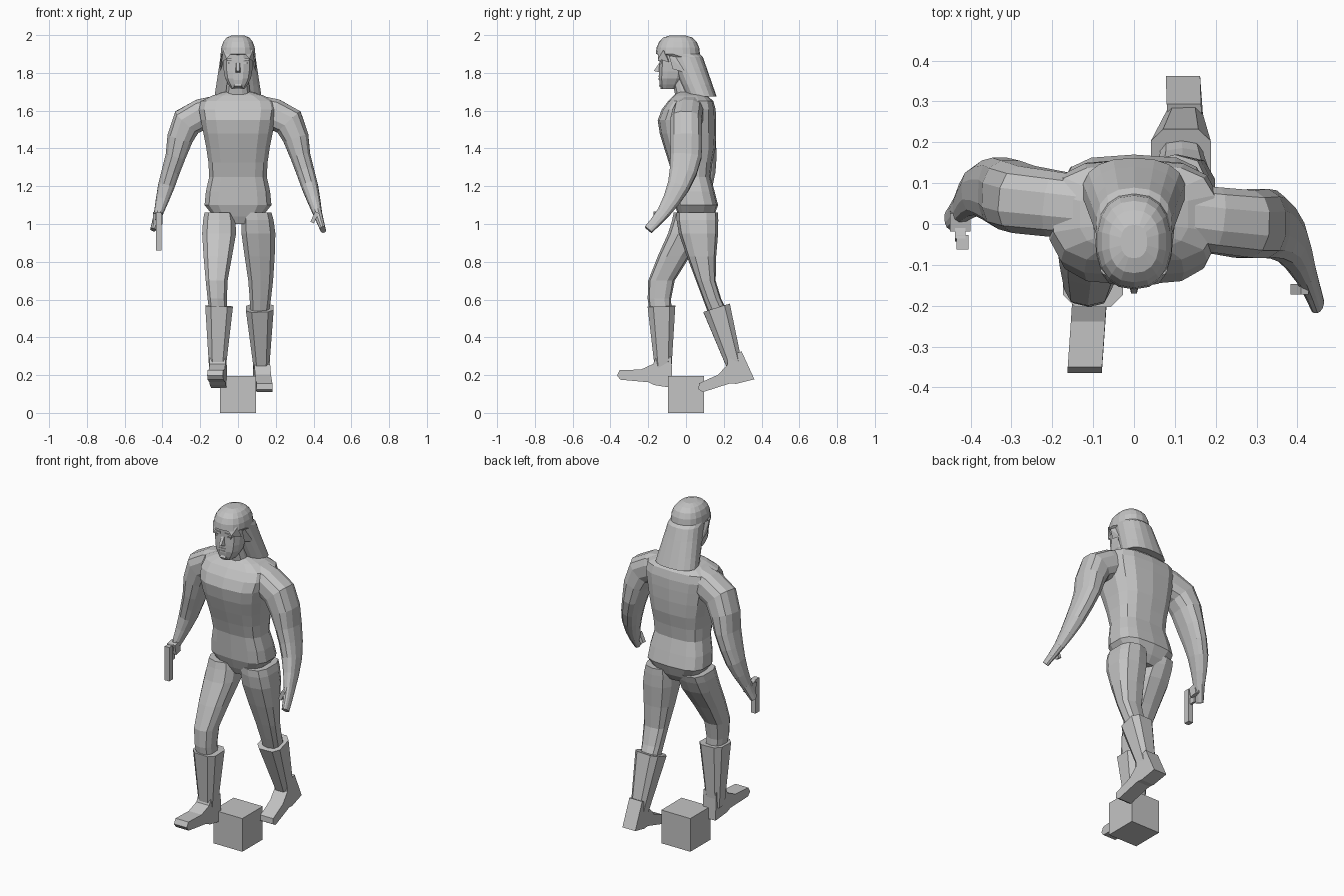
import bpy
import bmesh
from math import cos, sin, pi, radians, copysign
from mathutils import Vector, Matrix

cube = bpy.data.objects.get("Cube")
if cube:
    bpy.data.objects.remove(cube, do_unlink=True)

# One plain grey for the whole figure
grey = bpy.data.materials.new("plain_grey")
grey.use_nodes = True
colour = (.55, .55, .55, 1)
grey.diffuse_color = colour
grey.node_tree.nodes["Principled BSDF"].inputs["Base Color"].default_value = colour


def finish(name, bm):
    """Turn a bmesh into a named, flat-shaded object."""
    bmesh.ops.recalc_face_normals(bm, faces=bm.faces)
    mesh = bpy.data.meshes.new(name)
    bm.to_mesh(mesh)
    bm.free()
    mesh.materials.append(grey)
    part = bpy.data.objects.new(name, mesh)
    bpy.context.scene.collection.objects.link(part)


def bridge(bm, lower, upper):
    """Join two loops of vertices with a band of quads."""
    for index in range(len(lower)):
        bm.faces.new((lower[index - 1], lower[index], upper[index], upper[index - 1]))


def flow(keys, steps=2):
    """Add in-between rings along a smooth curve through the key rings."""
    keys = [Vector(key) for key in keys]
    rings = []
    for index in range(len(keys) - 1):
        start, end = keys[index], keys[index + 1]
        leave = (end - keys[max(index - 1, 0)]) / 2
        arrive = (keys[min(index + 2, len(keys) - 1)] - start) / 2
        for step in range(steps):
            t = step / steps
            ease = t * t * (3 - 2 * t)
            rings.append(start.lerp(end, ease) + leave * t * (1 - t) ** 2
                         - arrive * t * t * (1 - t))
    return rings + [keys[-1]]


def rounded(value, power):
    return copysign(abs(value) ** power, value)


def loft(name, rings, sides=12, power=.8, level=True):
    """Skin over rings of (x, y, z, half width, half depth).

    Level rings lie flat; otherwise each ring is square to the path.
    """
    bm = bmesh.new()
    centres = [Vector(ring[:3]) for ring in rings]
    loops = []
    for index, ring in enumerate(rings):
        across, depth = Vector((1, 0, 0)), Vector((0, 1, 0))
        if not level:
            before = centres[max(index - 1, 0)]
            after = centres[min(index + 1, len(rings) - 1)]
            along = (after - before).normalized()
            across = along.cross(depth).normalized()
            depth = across.cross(along)
        loop = []
        for step in range(sides):
            angle = 2 * pi * (step + .5) / sides
            offset = (across * ring[3] * rounded(cos(angle), power)
                      + depth * ring[4] * rounded(sin(angle), power))
            loop.append(bm.verts.new(centres[index] + offset))
        loops.append(loop)
    for lower, upper in zip(loops, loops[1:]):
        bridge(bm, lower, upper)
    bm.faces.new(loops[0])
    bm.faces.new(loops[-1])
    finish(name, bm)


def box(name, centre, size, turn=0, axis='X'):
    bm = bmesh.new()
    placing = Matrix.Translation(centre) @ Matrix.Rotation(turn, 4, axis)
    bmesh.ops.create_cube(bm, size=1, matrix=placing @ Matrix.Diagonal((*size, 1)))
    finish(name, bm)


def wedge(name, points):
    """Convex solid around a few points."""
    bm = bmesh.new()
    verts = [bm.verts.new(point) for point in points]
    bmesh.ops.convex_hull(bm, input=verts)
    finish(name, bm)


def mirrored(points):
    return points + [(-x, y, z) for x, y, z in points]


# Outline of a booted foot as (distance ahead of heel, height above sole)
foot_outline = [(0, 0), (.1, 0), (.13, .01), (.28, 0), (.3, .02), (.29, .05),
                (.18, .07), (.12, .11), (.11, .15), (.03, .16)]


def foot(name, heel, pitch, splay):
    """Extrude the foot outline, tip it about the heel and swing the toe out."""
    bm = bmesh.new()
    caps = []
    for half_width in (-.042, .042):
        cap = []
        for ahead, up in foot_outline:
            tipped = Matrix.Rotation(pitch, 3, 'X') @ Vector((0, -ahead, up))
            tipped.x = half_width + splay * ahead
            cap.append(bm.verts.new(tipped + Vector(heel)))
        bm.faces.new(cap)
        caps.append(cap)
    bridge(bm, *caps)
    finish(name, bm)


def boot(name, top, ankle):
    """Straight shaft, flared at the top."""
    wide, narrow = .077, .043
    rings = [(*top, wide, wide), (*ankle, narrow, narrow)]
    loft(name, rings, sides=8, power=.6, level=False)


# Base block under the figure
box("base_block", (0, 0, .098), (.19, .19, .196))

# Torso from crotch to collar, and neck
loft("torso", flow([
    (0, .05, 1, .08, .07), (0, .055, 1.1, .18, .115), (0, .03, 1.25, .155, .1),
    (0, .02, 1.4, .17, .135), (0, .005, 1.55, .2, .155),
    (0, .025, 1.65, .2, .12), (0, .02, 1.7, .07, .06),
]), sides=14, power=.65)
loft("neck", [(0, .01, 1.66, .07, .065), (0, -.03, 1.79, .055, .05)])

# Arms share one outline of (x, z, half width, half depth), swung apart in y
arm_outline = [(.12, 1.6, .08, .08), (.27, 1.54, .085, .085), (.33, 1.36, .055, .085),
               (.38, 1.2, .045, .06), (.42, 1.06, .025, .035), (.45, .97, .015, .025)]
left_swing = (.02, 0, 0, -.04, -.12, -.2)
right_swing = (.04, .06, .08, .08, .04, .01)
for name, side, swing in (("left_arm", 1, left_swing), ("right_arm", -1, right_swing)):
    keys = [(side * x, y, z, w, d) for (x, z, w, d), y in zip(arm_outline, swing)]
    loft(name, flow(keys), level=False)
box("left_thumb", (.405, -.16, 1.035), (.02, .025, .06), radians(25), 'Y')

# Pistol held pointing down
box("pistol_barrel", (-.42, -.045, .96), (.03, .036, .2))
box("pistol_grip", (-.425, .005, 1.035), (.026, .09, .036), -.2)
box("pistol_guard", (-.42, -.012, .985), (.012, .035, .035))
box("right_fingers", (-.425, .01, 1.03), (.05, .045, .06), .2)

# Thighs and knees, one striding ahead and one trailing
loft("right_leg", flow([
    (-.1, .045, 1.06, .08, .11), (-.1, .005, .95, .093, .1),
    (-.113, -.13, .7, .06, .07), (-.105, -.135, .54, .05, .058),
]), sides=10, power=.7)
loft("left_leg", flow([
    (.1, .06, 1.06, .08, .11), (.108, .066, .95, .093, .104),
    (.12, .105, .7, .068, .052), (.115, .165, .54, .052, .052),
]), sides=10, power=.7)

# Boots
boot("right_boot", (-.1, -.13, .565), (-.11, -.12, .2))
boot("left_boot", (.115, .162, .555), (.124, .26, .24))
foot("right_foot", (-.1, -.072, .132), radians(-9), -.07)
foot("left_foot", (.12, .362, .178), radians(14), .07)

# Head and face
loft("head", flow([
    (0, -.09, 1.715, .035, .045), (0, -.075, 1.77, .07, .07),
    (0, -.063, 1.85, .08, .08), (0, -.055, 1.93, .08, .09),
]), power=.75)
wedge("nose", mirrored([(.01, -.13, 1.87), (.018, -.13, 1.8), (.007, -.17, 1.81)]))
wedge("chin", mirrored([(.025, -.13, 1.72), (.02, -.145, 1.73), (.01, -.13, 1.76)]))
for name, height in (("upper_lip", 1.782), ("lower_lip", 1.767)):
    box(name, (0, -.137, height), (.045, .018, .01))
for name, side in (("left", 1), ("right", -1)):
    box(name + "_brow", (side * .037, -.137, 1.872), (.045, .02, .012), side * .15, 'Y')
    box(name + "_eye", (side * .036, -.136, 1.853), (.026, .01, .01))
    # Fringe lock and side lock falling beside the face
    fringe = [(.02, -.15, 1.92), (.08, -.12, 1.92), (.06, -.147, 1.875),
              (.088, -.09, 1.855), (.05, -.1, 1.91)]
    side_lock = [(.09, -.09, 1.89), (.09, -.07, 1.82), (.1, 0, 1.8), (.07, 0, 1.88)]
    for lock, points in (("_fringe", fringe), ("_side_lock", side_lock)):
        wedge(name + lock, [(side * x, y, z) for x, y, z in points])

# Hair: rounded cap running into a long flared mane
cap = []
for degrees in (80, 60, 40, 20, 0):
    angle = radians(degrees)
    spread = cos(angle) ** .6
    cap.append((0, -.043, 1.9 + .1 * sin(angle), .093 * spread, .117 * spread))
mane = flow([(0, -.003, 1.885, .094, .092), (0, .08, 1.675, .126, .082)], steps=3)
loft("hair", cap + mane, sides=18, power=.85)
